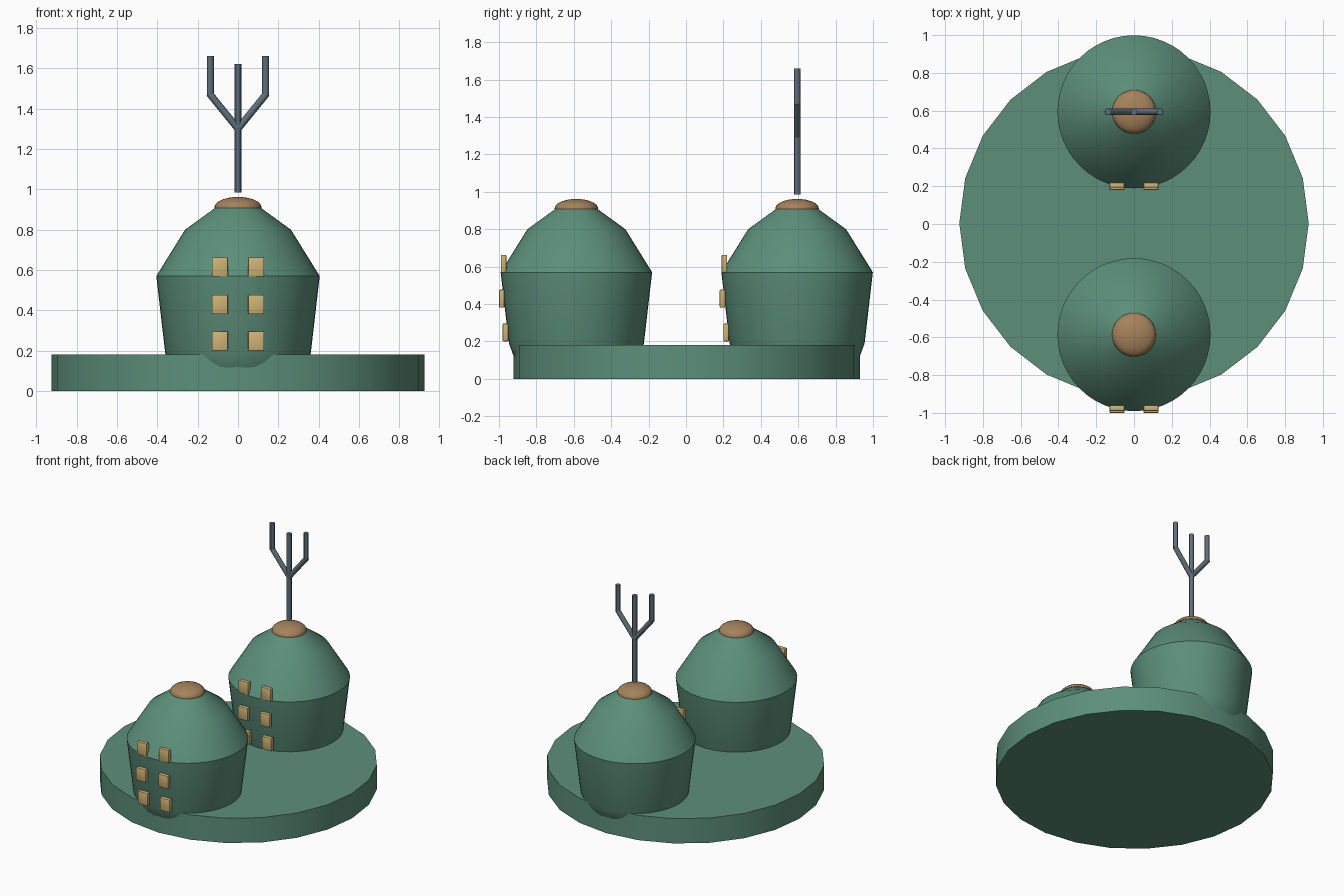
import bpy, bmesh, math
from mathutils import Vector

if "Cube" in bpy.data.objects:
    bpy.data.objects.remove(bpy.data.objects["Cube"])


def material(name, rgb):
    m = bpy.data.materials.new(name)
    m.diffuse_color = (*rgb, 1)
    m.use_nodes = True
    m.node_tree.nodes["Principled BSDF"].inputs["Base Color"].default_value = m.diffuse_color
    return m


GREEN = material("sea_green", (0.107, 0.275, 0.195))
BRONZE = material("bronze", (0.38, 0.225, 0.105))
YELLOW = material("window_yellow", (0.62, 0.45, 0.18))
STEEL = material("steel_grey", (0.115, 0.16, 0.20))


def finish(name, bm, mat):
    bmesh.ops.recalc_face_normals(bm, faces=bm.faces[:])
    me = bpy.data.meshes.new(name)
    bm.to_mesh(me)
    bm.free()
    me.materials.append(mat)
    ob = bpy.data.objects.new(name, me)
    bpy.context.collection.objects.link(ob)
    bpy.ops.object.select_all(action='DESELECT')
    ob.select_set(True)
    bpy.context.view_layer.objects.active = ob
    bpy.ops.object.shade_smooth_by_angle(angle=math.radians(30))
    return ob


def lathe(name, profile, sides, mat, y):
    """Revolve (radius, z) points about a vertical axis, closing both ends."""
    bm = bmesh.new()
    rings = [[bm.verts.new((r * math.cos(math.tau * i / sides),
                            y + r * math.sin(math.tau * i / sides), z))
              for i in range(sides)] for r, z in profile]
    for a, b in zip(rings, rings[1:]):
        for i in range(sides):
            j = (i + 1) % sides
            bm.faces.new((a[i], a[j], b[j], b[i]))
    bm.faces.new(rings[0])
    bm.faces.new(rings[-1])
    return finish(name, bm, mat)


def rod(name, start, end, radius):
    a, b = Vector(start), Vector(end)
    bm = bmesh.new()
    bmesh.ops.create_cone(bm, cap_ends=True, segments=12, radius1=radius,
                          radius2=radius, depth=(b - a).length)
    ob = finish(name, bm, STEEL)
    ob.location = (a + b) / 2
    ob.rotation_euler = (b - a).to_track_quat('Z', 'Y').to_euler()


def window(name, x, y, z):
    bm = bmesh.new()
    bmesh.ops.create_cube(bm, size=1)
    bmesh.ops.scale(bm, vec=(0.08, 0.03, 0.096), verts=bm.verts[:])
    bmesh.ops.bevel(bm, geom=bm.edges[:], offset=0.006, segments=2,
                    profile=0.5, affect='EDGES')
    finish(name, bm, YELLOW).location = (x, y, z)


# Round base
MID = 0.004
lathe("base", [(0.925, 0), (0.925, 0.182)], 24, GREEN, MID)

# Two domed towers with caps and windows
TOWER = [(0.28, 0.03), (0.335, 0.12), (0.361, 0.19), (0.405, 0.57),
         (0.262, 0.80), (0.09, 0.925)]
CAP = [(0.116, 0.908)] + [(0.116 * math.cos(math.radians(a)),
                           0.912 + 0.05 * math.sin(math.radians(a)))
                          for a in (5, 20, 35, 50, 65, 78, 88)]
for side, y in (("front", MID - 0.59), ("back", MID + 0.59)):
    lathe(side + "_tower", TOWER, 48, GREEN, y)
    lathe(side + "_cap", CAP, 32, BRONZE, y)
    for row, (z, dy) in enumerate(((0.248, 0.379), (0.429, 0.399), (0.615, 0.389))):
        for x in (-0.09, 0.09):
            window(f"{side}_window_{row}_{'left' if x < 0 else 'right'}", x, y - dy, z)

# Forked antenna floating above the back tower
ay = MID + 0.59
rod("antenna_mast", (0, ay, 0.985), (0, ay, 1.62), 0.0175)
for s, label in ((-1, "left"), (1, "right")):
    rod(f"antenna_arm_{label}", (0, ay, 1.30), (s * 0.142, ay, 1.475), 0.0175)
    rod(f"antenna_tip_{label}", (s * 0.137, ay, 1.468), (s * 0.137, ay, 1.66), 0.0175)
